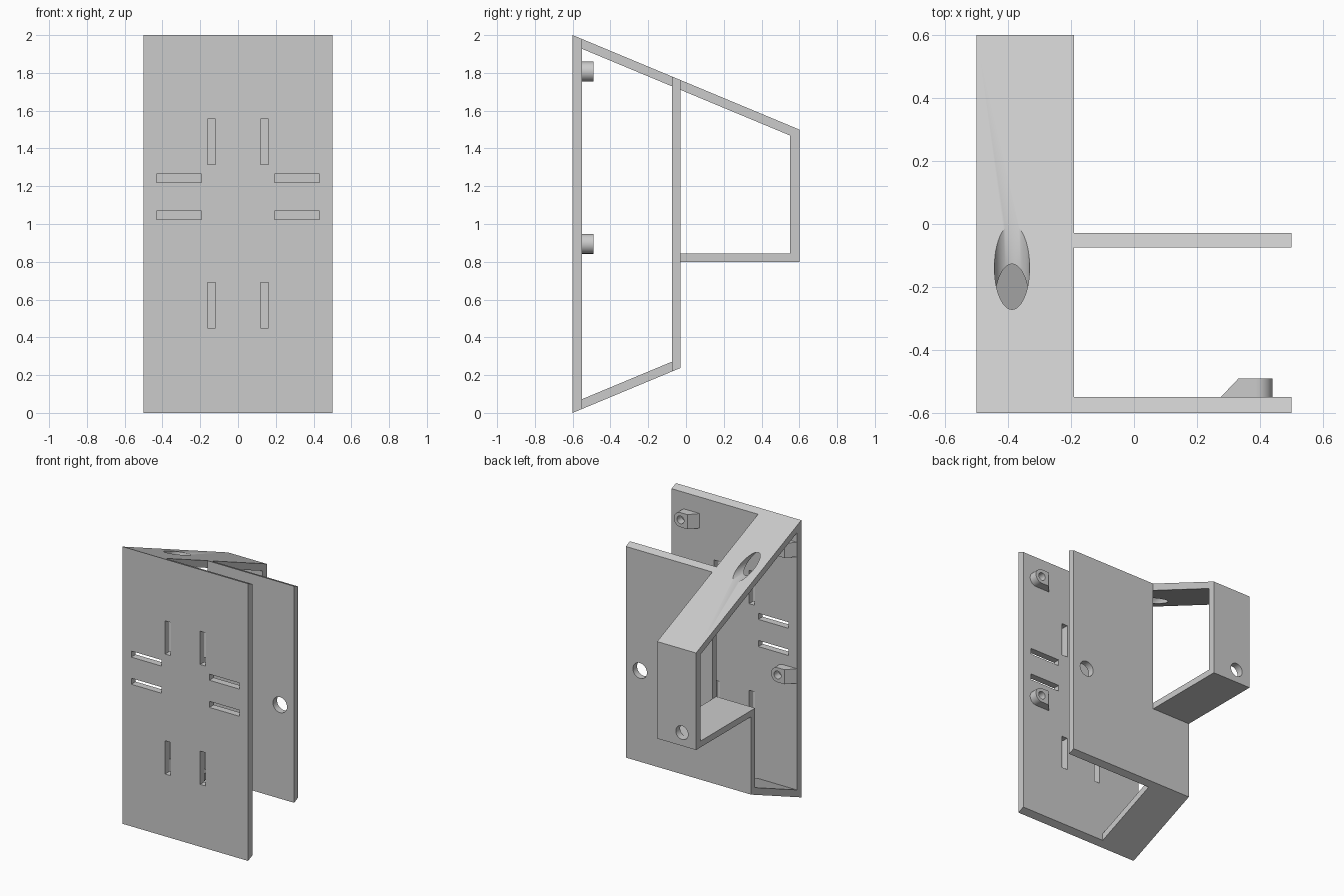
import bpy, bmesh, math
from mathutils import Matrix

if "Cube" in bpy.data.objects:
    bpy.data.objects.remove(bpy.data.objects["Cube"], do_unlink=True)

grey = bpy.data.materials.new("plain grey")
grey.use_nodes = True
grey.diffuse_color = (0.6, 0.6, 0.6, 1)
grey.node_tree.nodes["Principled BSDF"].inputs["Base Color"].default_value = (0.6, 0.6, 0.6, 1)

SLOPE = 0.5 / 1.2
FRONT, FRONT_IN, MID_FRONT, MID_BACK, BACK_IN, BACK = -0.6, -0.55, -0.075, -0.028, 0.55, 0.6
SIDE, STRIP, HOLE_X = 0.5, -0.19, 0.3875
FLOOR, FLOOR_TOP, THICK = 0.8, 0.845, 0.052
UPPER, LOWER = 1.807, 0.895


def top(y):
    return 2 - SLOPE * (y - FRONT)


def bottom(y):
    return SLOPE * (y - FRONT)


def make(name, bm):
    bmesh.ops.recalc_face_normals(bm, faces=bm.faces)
    mesh = bpy.data.meshes.new(name)
    bm.to_mesh(mesh)
    bm.free()
    mesh.materials.append(grey)
    ob = bpy.data.objects.new(name, mesh)
    bpy.context.collection.objects.link(ob)
    return ob


def loft(bm, ring_a, ring_b):
    a = [bm.verts.new(p) for p in ring_a]
    b = [bm.verts.new(p) for p in ring_b]
    bm.faces.new(a)
    bm.faces.new(b)
    for i in range(len(a)):
        j = (i + 1) % len(a)
        bm.faces.new((a[i], a[j], b[j], b[i]))


def extrude(name, profile, x0, x1):
    bm = bmesh.new()
    loft(bm, [(x0, y, z) for y, z in profile], [(x1, y, z) for y, z in profile])
    return make(name, bm)


def add_box(bm, x0, x1, y0, y1, z0, z1):
    m = Matrix.Translation(((x0 + x1) / 2, (y0 + y1) / 2, (z0 + z1) / 2))
    bmesh.ops.create_cube(bm, size=1, matrix=m @ Matrix.Diagonal((x1 - x0, y1 - y0, z1 - z0, 1)))


def add_rod(bm, x, z, r, y0, y1):
    m = Matrix.Translation((x, (y0 + y1) / 2, z)) @ Matrix.Rotation(math.pi / 2, 4, "X")
    bmesh.ops.create_cone(bm, cap_ends=True, segments=48, radius1=r, radius2=r,
                          depth=y1 - y0, matrix=m)


def cut(ob, bm):
    cutter = make("cutter", bm)
    cutter.hide_render = True
    mod = ob.modifiers.new("cut", "BOOLEAN")
    mod.operation = "DIFFERENCE"
    mod.solver = "EXACT"
    mod.object = cutter
    activate(ob)
    bpy.ops.object.modifier_apply(modifier=mod.name)
    bpy.data.objects.remove(cutter, do_unlink=True)


def activate(ob):
    bpy.ops.object.select_all(action="DESELECT")
    ob.select_set(True)
    bpy.context.view_layer.objects.active = ob


def smooth(ob):
    activate(ob)
    bpy.ops.object.shade_smooth_by_angle(angle=math.radians(30))


def wall(y0, y1):
    return [(y0, bottom(y0)), (y1, bottom(y1)), (y1, top(y1)), (y0, top(y0))]


# Front panel with eight strap slots
front_panel = extrude("front_panel", wall(FRONT, FRONT_IN), -SIDE, SIDE)
bm = bmesh.new()
y0, y1 = FRONT - 0.1, FRONT_IN + 0.1
for side in (-1, 1):
    for z in (0.57, 1.435):
        add_box(bm, side * 0.14 - 0.022, side * 0.14 + 0.022, y0, y1, z - 0.12, z + 0.12)
    for z in (1.047, 1.243):
        add_box(bm, side * 0.312 - 0.12, side * 0.312 + 0.12, y0, y1, z - 0.022, z + 0.022)
cut(front_panel, bm)

# Middle panel, opened behind the handle and drilled on its left
middle_panel = extrude("middle_panel", wall(MID_FRONT, MID_BACK), -SIDE, SIDE)
bm = bmesh.new()
add_box(bm, -SIDE - 0.1, STRIP, MID_FRONT - 0.1, MID_BACK + 0.1, FLOOR_TOP, 2)
add_rod(bm, HOLE_X, LOWER, 0.056, MID_FRONT - 0.1, MID_BACK + 0.1)
cut(middle_panel, bm)
smooth(middle_panel)

# Handle: sloping top rail, back wall and floor in one strip
handle = extrude("handle", [
    (FRONT_IN, top(FRONT_IN)), (BACK, top(BACK)), (BACK, FLOOR), (MID_BACK, FLOOR),
    (MID_BACK, FLOOR_TOP), (BACK_IN, FLOOR_TOP), (BACK_IN, top(BACK_IN) - THICK),
    (FRONT_IN, top(FRONT_IN) - THICK)], -SIDE, STRIP)
bm = bmesh.new()
add_rod(bm, -HOLE_X, UPPER, 0.056, -0.5, 0.2)
add_rod(bm, -HOLE_X, LOWER, 0.049, BACK_IN - 0.05, BACK + 0.05)
cut(handle, bm)
smooth(handle)

# Bottom rail joining the two panels
extrude("bottom_rail", [
    (FRONT_IN, bottom(FRONT_IN)), (MID_FRONT, bottom(MID_FRONT)),
    (MID_FRONT, bottom(MID_FRONT) + THICK), (FRONT_IN, bottom(FRONT_IN) + THICK)],
    -SIDE, STRIP)

# Four screw bosses, each with a ramped block on one side
R, TIP = 0.0525, FRONT_IN + 0.06
arc = [(R * math.sin(a), -R * math.cos(a)) for a in (math.pi * i / 24 for i in range(25))]


def boss_ring(cx, cz, y, reach):
    outline = arc + [(-reach, R), (-reach, -R)]
    return [(cx + x, y, cz + z) for x, z in outline]


for side, label in ((1, "left"), (-1, "right")):
    for z, level in ((UPPER, "upper"), (LOWER, "lower")):
        bm = bmesh.new()
        cx = side * HOLE_X
        loft(bm, boss_ring(cx, z, FRONT_IN, 0.112), boss_ring(cx, z, TIP, 0.055))
        boss = make(f"{level}_{label}_boss", bm)
        bm = bmesh.new()
        add_rod(bm, cx, z, 0.028, FRONT_IN + 0.005, TIP + 0.05)
        cut(boss, bm)
        smooth(boss)
